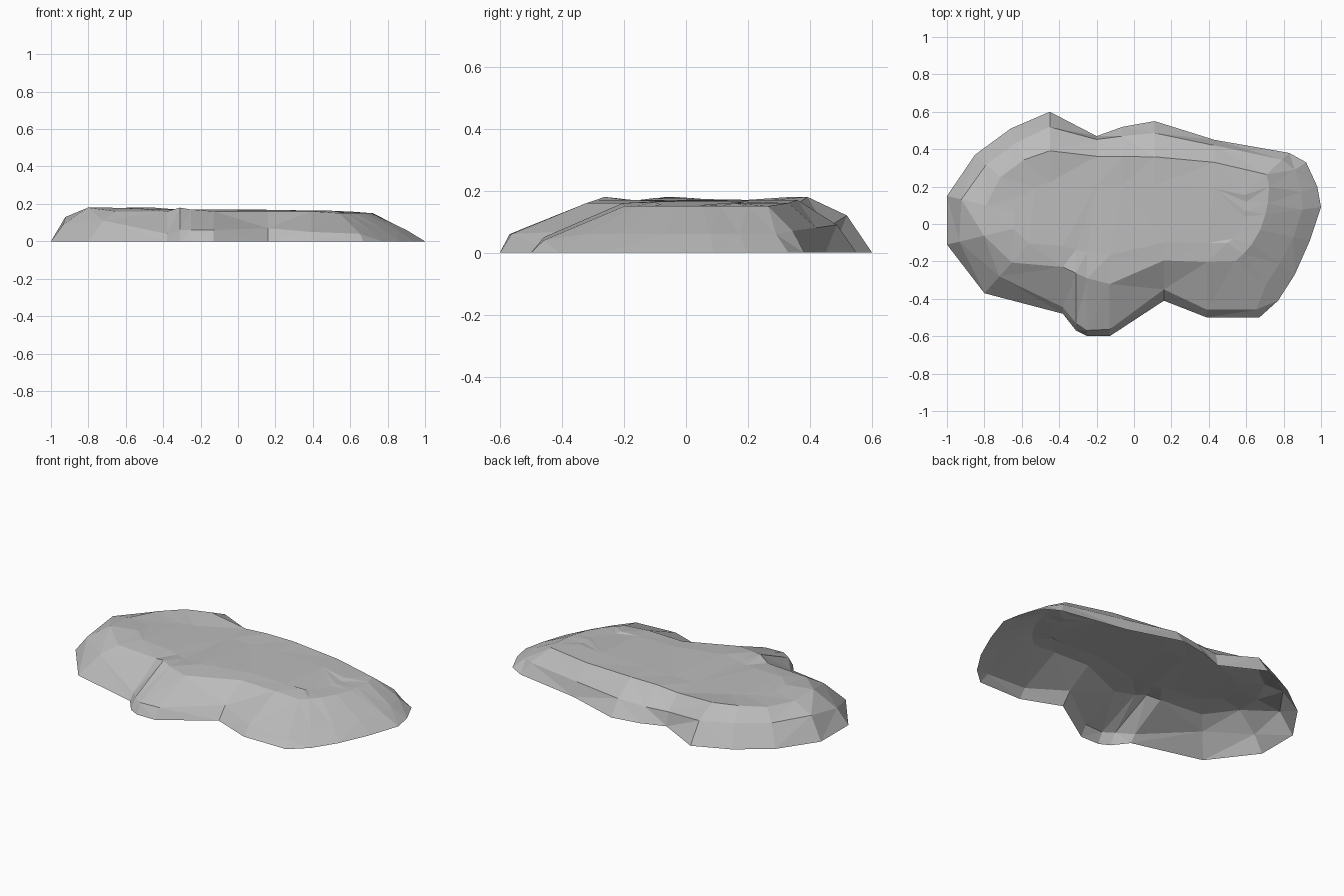
import bpy
import bmesh
import random
from mathutils import Vector

default_cube = bpy.data.objects.get("Cube")
if default_cube:
    bpy.data.objects.remove(default_cube, do_unlink=True)

random.seed(4)

# Each row, in hundredths: ground outline x, y; then inset toward the spine
# and height for the shoulder, and inset and height for the crest
PROFILE = [
    (-100, 15, 14, 13, 38, 17), (-85, 37, 15, 12, 34, 17),
    (-66, 51, 15, 12, 34, 18), (-45, 60, 14, 12, 36, 18),
    (-20, 47, 4, 8, 24, 16), (-6, 52, 10, 8, 32, 17),
    (11, 55, 12, 9, 36, 17), (43, 45, 7, 8, 28, 16),
    (83, 38, 10, 7, 32, 15), (92, 33, 13, 6, 42, 15),
    (98, 20, 16, 6, 50, 15), (100, 9, 18, 6, 54, 15),
    (94, -9, 18, 6, 54, 15), (86, -27, 20, 6, 56, 15),
    (77, -41, 20, 6, 58, 15), (67, -50, 8, 4, 58, 15),
    (39, -50, 8, 5, 57, 16), (16, -41, 14, 7, 50, 16),
    (-13, -60, 6, 6, 45, 16), (-25, -60, 5, 6, 50, 17),
    (-31, -57, 7, 6, 52, 18), (-38, -48, 7, 4, 50, 16),
    (-80, -37, 23, 11, 42, 16), (-100, -11, 12, 9, 36, 18),
]


def inset_point(x, y, inset, height):
    """Move an outline point toward the central spine and lift it."""
    spine = Vector((max(-0.45, min(0.45, x)), 0.02, 0))
    point = Vector((x, y, 0)).lerp(spine, inset)
    point.z = height
    return point


def stone_material():
    grey = (0.5, 0.5, 0.5, 1)
    material = bpy.data.materials.new("stone_grey")
    material.use_nodes = True
    material.diffuse_color = grey
    shader = material.node_tree.nodes["Principled BSDF"]
    shader.inputs["Base Color"].default_value = grey
    shader.inputs["Roughness"].default_value = 0.9
    return material


# Rings climbing from the ground to the gently uneven top
rings = [[], [], [], []]
bm = bmesh.new()
for row in PROFILE:
    x, y, shoulder, shoulder_z, crest, crest_z = (n / 100 for n in row)
    top_inset = crest + (1 - crest) * 0.45
    top_z = 0.165 - 0.01 * x + random.uniform(-0.006, 0.006)
    levels = [(0, 0), (shoulder, shoulder_z), (crest, crest_z), (top_inset, top_z)]
    for ring, (inset, height) in zip(rings, levels):
        ring.append(bm.verts.new(inset_point(x, y, inset, height)))

# Sides, open underneath
count = len(PROFILE)
for lower, upper in zip(rings, rings[1:]):
    for i in range(count):
        j = (i + 1) % count
        bm.faces.new((lower[i], upper[i], upper[j], lower[j]))

# Flat-topped cap, then break everything into rough triangular facets
bm.faces.new(rings[-1][::-1])
bmesh.ops.triangulate(bm, faces=bm.faces[:], quad_method="SHORT_EDGE")

mesh = bpy.data.meshes.new("flat_rock")
bm.to_mesh(mesh)
bm.free()
mesh.materials.append(stone_material())
rock = bpy.data.objects.new("flat_rock", mesh)
bpy.context.collection.objects.link(rock)
